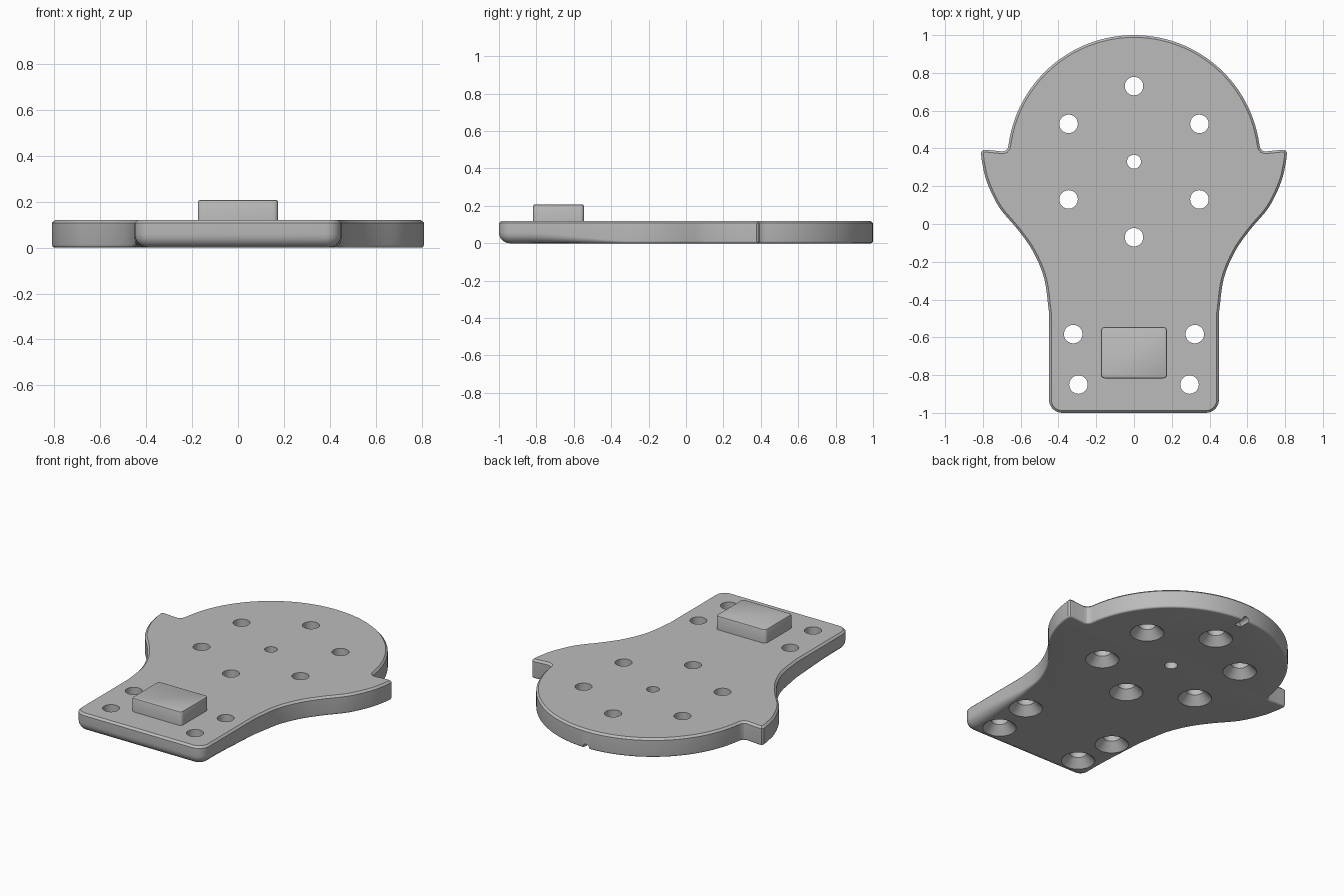
import bpy, bmesh, math
from mathutils import Vector, Matrix

if "Cube" in bpy.data.objects:
    bpy.data.objects.remove(bpy.data.objects["Cube"])

THICK = 0.12
CHAMFER = 0.012
HEAD_Y, HEAD_R = 0.33, 0.67

grey = bpy.data.materials.new("plain grey")
grey.use_nodes = True
grey.diffuse_color = (0.5, 0.5, 0.5, 1)
grey.node_tree.nodes["Principled BSDF"].inputs["Base Color"].default_value = (0.5, 0.5, 0.5, 1)


def make_object(name, bm):
    bmesh.ops.recalc_face_normals(bm, faces=bm.faces)
    mesh = bpy.data.meshes.new(name)
    bm.to_mesh(mesh)
    bm.free()
    mesh.materials.append(grey)
    obj = bpy.data.objects.new(name, mesh)
    bpy.context.collection.objects.link(obj)
    return obj


def arc(cx, cy, r, start, end, steps):
    angles = [math.radians(start + (end - start) * i / steps) for i in range(steps + 1)]
    return [Vector((cx + r * math.cos(a), cy + r * math.sin(a))) for a in angles]


def spline(points, steps):
    """Smooth curve through the points."""
    p = [Vector(q) for q in points]
    p = [2 * p[0] - p[1]] + p + [2 * p[-1] - p[-2]]
    out = []
    for a, b, c, d in zip(p, p[1:], p[2:], p[3:]):
        for i in range(steps):
            t = i / steps
            out.append(0.5 * (2 * b + (c - a) * t + (2 * a - 5 * b + 4 * c - d) * t * t
                              + (3 * b - a - 3 * c + d) * t ** 3))
    return out + [p[-2]]


def inset_directions(pts):
    """Mitred inward direction at each point of a clockwise outline."""
    out = []
    for i, p in enumerate(pts):
        d1 = (p - pts[i - 1]).normalized()
        d2 = (pts[(i + 1) % len(pts)] - p).normalized()
        n1, n2 = Vector((d1.y, -d1.x)), Vector((d2.y, -d2.x))
        out.append((n1 + n2) / (1 + n1.dot(n2)))
    return out


def loft(bm, rings):
    rows = [[bm.verts.new(p) for p in ring] for ring in rings]
    for lo, hi in zip(rows, rows[1:]):
        for i in range(len(lo)):
            bm.faces.new((lo[i - 1], lo[i], hi[i], hi[i - 1]))
    bm.faces.new(rows[0])
    bm.faces.new(rows[-1])


# Outline: round head, pointed ears, flowing waist, squared tail
half = arc(0, HEAD_Y, HEAD_R, 90, 8, 28)
half += [Vector(p) for p in ((0.668, 0.402), (0.678, 0.39), (0.695, 0.384),
                             (0.785, 0.393), (0.802, 0.39), (0.81, 0.376))]
half += spline([(0.805, 0.33), (0.78, 0.225), (0.715, 0.09), (0.615, -0.03),
                (0.535, -0.145), (0.475, -0.29), (0.45, -0.47)], 4)
half += [Vector((0.45, -0.47 - 0.092 * i)) for i in range(1, 5)]
half += arc(0.38, -0.93, 0.07, 0, -90, 8)
outline = half + [Vector((-p.x, p.y)) for p in reversed(half[1:])]
inward = inset_directions(outline)


def bottom_radius(y):
    """The lower edge rounding grows toward the end of the tail."""
    t = min(max((-0.35 - y) / 0.45, 0), 1)
    return CHAMFER + (0.057 - CHAMFER) * t


# Plate body with rounded lower edge and chamfered upper edge
rings = []
for step in range(6):
    a = math.radians(90 * step / 5)
    ring = []
    for p, n in zip(outline, inward):
        r = bottom_radius(p.y)
        q = p + n * r * (1 - math.sin(a))
        ring.append((q.x, q.y, r * (1 - math.cos(a))))
    rings.append(ring)
rings.append([(p.x, p.y, THICK - CHAMFER) for p in outline])
rings.append([(*(p + n * CHAMFER), THICK) for p, n in zip(outline, inward)])
bm = bmesh.new()
loft(bm, rings)
plate = make_object("base_plate", bm)

# Cutter: countersunk holes, centre hole and a small notch at the back edge
bm = bmesh.new()


def hole(x, y, profile):
    loft(bm, [[(p.x, p.y, z) for p in arc(x, y, r, 0, 348.75, 31)] for r, z in profile])


countersunk = ((0.106, -0.01), (0.049, 0.05), (0.049, 0.2))
ring_centres = arc(0, HEAD_Y, 0.4, 90, 390, 5)
tail_centres = [Vector((s * x, y)) for s in (-1, 1) for x, y in ((0.322, -0.583), (0.294, -0.85))]
for c in ring_centres + tail_centres:
    hole(c.x, c.y, countersunk)
hole(0, HEAD_Y, ((0.037, -0.05), (0.037, 0.2)))
slot = bmesh.ops.create_cone(bm, cap_ends=True, segments=16, radius1=0.022, radius2=0.022, depth=0.2)
bmesh.ops.transform(bm, verts=slot["verts"],
                    matrix=Matrix.Translation((0, 1.025, 0.006)) @ Matrix.Rotation(math.pi / 2, 4, "X"))
cutter = make_object("hole_cutter", bm)
cutter.hide_render = True

cut = plate.modifiers.new("holes", "BOOLEAN")
cut.operation = "DIFFERENCE"
cut.solver = "EXACT"
cut.object = cutter
bpy.context.view_layer.objects.active = plate
bpy.ops.object.modifier_apply(modifier=cut.name)
bpy.data.objects.remove(cutter)

# Raised rectangular block on the tail
hx, hy, cy, rad, edge, top = 0.175, 0.136, -0.681, 0.02, 0.008, 0.207
corners = []
for sx, sy, start in ((1, 1, 90), (1, -1, 0), (-1, -1, -90), (-1, 1, -180)):
    corners += arc(sx * (hx - rad), cy + sy * (hy - rad), rad, start, start - 90, 5)
lean = inset_directions(corners)
bm = bmesh.new()
loft(bm, [[(*(p + n * d), z) for p, n in zip(corners, lean)]
          for d, z in ((0, THICK - 0.005), (0, top - edge), (edge * 0.3, top - edge * 0.3), (edge, top))])
block = make_object("raised_block", bm)

# Soft sides with crisp edges
for obj in (plate, block):
    bpy.ops.object.select_all(action="DESELECT")
    obj.select_set(True)
    bpy.context.view_layer.objects.active = obj
    bpy.ops.object.shade_smooth_by_angle(angle=math.radians(30))
